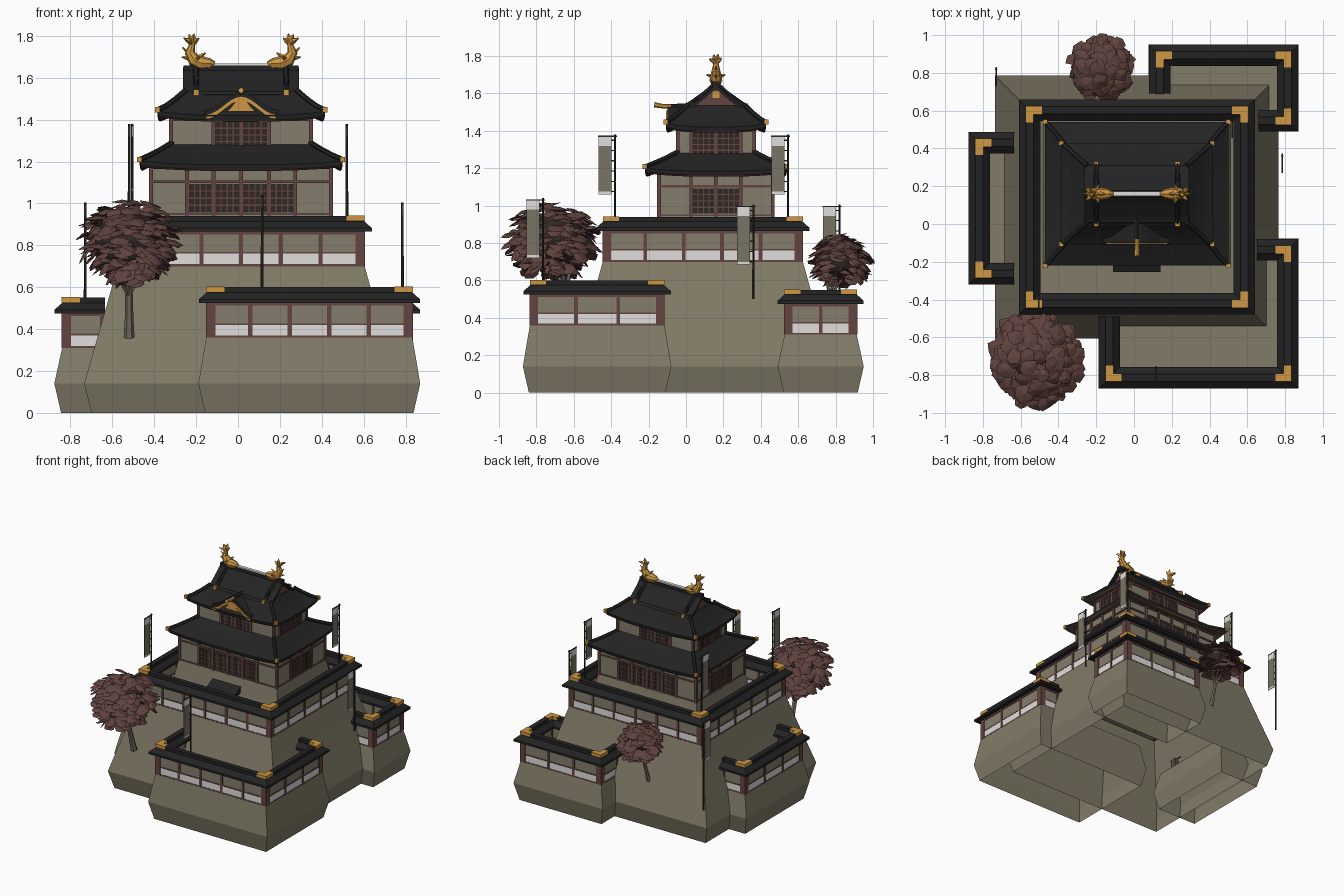
import bpy, bmesh, math, random
from mathutils import Vector

if "Cube" in bpy.data.objects:
    bpy.data.objects.remove(bpy.data.objects["Cube"])
random.seed(4)

COLS = {"stone": (.22, .197, .135), "plaster": (.235, .208, .152), "white": (.75, .74, .73),
        "timber": (.125, .06, .052), "roof_black": (.017, .017, .018), "gold": (.62, .31, .055),
        "window_dark": (.03, .022, .018), "bark": (.2, .17, .135), "leaf": (.115, .055, .048),
        "cloth": (.19, .175, .13)}
MATS = {}
for k, c in COLS.items():
    MATS[k] = bpy.data.materials.new(k)
    MATS[k].diffuse_color = (*c, 1)


def make(name, verts, faces, mat, fix=True):
    me = bpy.data.meshes.new(name)
    me.from_pydata([tuple(v) for v in verts], [], faces)
    if fix:
        bm = bmesh.new()
        bm.from_mesh(me)
        bmesh.ops.recalc_face_normals(bm, faces=bm.faces)
        bm.to_mesh(me)
        bm.free()
    me.materials.append(MATS[mat])
    ob = bpy.data.objects.new(name, me)
    bpy.context.collection.objects.link(ob)
    return ob


def loft(name, rings, mat, top=True, bottom=True):
    n = len(rings[0])
    verts = [p for r in rings for p in r]
    faces = [(k*n+i, k*n+(i+1) % n, (k+1)*n+(i+1) % n, (k+1)*n+i)
             for k in range(len(rings)-1) for i in range(n)]
    if bottom:
        faces.append(tuple(range(n))[::-1])
    if top:
        faces.append(tuple(range(len(verts)-n, len(verts))))
    return make(name, verts, faces, mat)


def ring(cx, cy, hx, hy, z, n=1, lift=0):
    """Rectangle outline; corners rise by lift."""
    pts = []
    for a, b in (((-1, -1), (1, -1)), ((1, -1), (1, 1)), ((1, 1), (-1, 1)), ((-1, 1), (-1, -1))):
        for i in range(n):
            t = i / n
            pts.append((cx+hx*(a[0]+(b[0]-a[0])*t), cy+hy*(a[1]+(b[1]-a[1])*t), z+lift*abs(2*t-1)**3))
    return pts


def sweep(name, path, prof, mat, closed=False):
    """Sweep a (sideways, z) section along a plan path with mitred corners."""
    n, rings = len(path), []
    P = [Vector(p) for p in path]
    for i in range(n):
        ds = []
        if closed or i > 0:
            ds.append((P[i]-P[i-1]).normalized())
        if closed or i < n-1:
            ds.append((P[(i+1) % n]-P[i]).normalized())
        ns = [Vector((-d.y, d.x)) for d in ds]
        m = ns[0] if len(ns) == 1 else (ns[0]+ns[1])/(1+ns[0].dot(ns[1]))
        rings.append([(P[i].x+m.x*o, P[i].y+m.y*o, z) for o, z in prof])
    if closed:
        rings.append(rings[0])
    return loft(name, rings, mat, not closed, not closed)


def rect(w, z0, z1):
    return [(-w, z0), (w, z0), (w, z1), (-w, z1)]


def tube(name, pts, radii, mat, n=6):
    P, rings = [Vector(p) for p in pts], []
    for i, p in enumerate(P):
        d = (P[min(i+1, len(P)-1)]-P[max(i-1, 0)]).normalized()
        u = d.cross(Vector((0, 1, 0)) if abs(d.y) < .8 else Vector((1, 0, 0))).normalized()
        v = d.cross(u)
        rings.append([p+radii[i]*(u*math.cos(a)+v*math.sin(a)) for a in [math.tau*k/n for k in range(n)]])
    return loft(name, rings, mat)


BOX = {}
def box(name, mat, a, b):
    BOX.setdefault((name, mat), []).append((a, b))


def flush_boxes():
    for (name, mat), items in BOX.items():
        v, f = [], []
        for a, b in items:
            k = len(v)
            lo, hi = [min(p) for p in zip(a, b)], [max(p) for p in zip(a, b)]
            v += [((lo, hi)[i & 1][0], (lo, hi)[i >> 1 & 1][1], (lo, hi)[i >> 2][2]) for i in range(8)]
            f += [tuple(k+j for j in q) for q in
                  ((0, 2, 3, 1), (4, 5, 7, 6), (0, 1, 5, 4), (2, 6, 7, 3), (0, 4, 6, 2), (1, 3, 7, 5))]
        make(name, v, f, mat, False)


# stone bases, hollow and open underneath
def stone(name, x0, x1, y0, y1, prof):
    cx, cy, hx, hy = (x0+x1)/2, (y0+y1)/2, (x1-x0)/2, (y1-y0)/2
    loft(name, [ring(cx, cy, hx+o, hy+o, z) for o, z in prof], "stone", True, False)

stone("main_stone_base", -.575, .605, -.445, .625, [(.125, 0), (.16, .14), (.105, .33), (.05, .52), (0, .7)])
for nm, r, h in (("front", (-.152, .833, -.835, -.115), .36), ("back", (.115, .833, .527, .913), .31),
                 ("left", (-.84, -.5, -.283, .45), .31)):
    stone(nm + "_bastion_base", *r, [(.005, 0), (.037, .14), (0, h)])


# plastered parapet walls with tiled roofs
def parapet(name, path, z, closed=False):
    S = lambda part, prof, mat: sweep(name + part, path, prof, mat, closed)
    S("_plaster", rect(.017, z, z+.17), "plaster")
    S("_white_band", rect(.019, z+.01, z+.06), "white")
    S("_sill", rect(.021, z, z+.01), "timber")
    S("_rail", rect(.021, z+.06, z+.068), "timber")
    S("_top_rail", rect(.023, z+.152, z+.172), "timber")
    S("_roof", [(-.057, z+.165), (.057, z+.165), (.057, z+.182), (.02, z+.215), (-.02, z+.215), (-.057, z+.182)], "roof_black")
    S("_ridge", rect(.02, z+.205, z+.24), "roof_black")
    n = len(path)
    for i in range(n if closed else n-1):
        a, b = Vector(path[i]), Vector(path[(i+1) % n])
        k = max(1, round((b-a).length/.2))
        for j in range(k+1):
            p = a.lerp(b, j/k)
            w = (.023, .023) if j in (0, k) else (.01, .023) if abs((b-a).x) > .01 else (.023, .01)
            box(name + "_posts", "timber", (p.x-w[0], p.y-w[1], z), (p.x+w[0], p.y+w[1], z+.165))
    # gilded corner tiles
    for i in range(n) if closed else range(1, n-1):
        c = Vector(path[i])
        e = [c+(Vector(path[k % n])-c).normalized()*.065 for k in (i-1, i+1)]
        sweep(name + "_corner_tile", [e[0], c, e[1]], rect(.022, z+.218, z+.243), "gold")

parapet("main_wall", [(-.553, -.423), (.583, -.423), (.583, .603), (-.553, .603)], .7, True)
parapet("front_wall", [(-.13, -.49), (-.13, -.813), (.813, -.813), (.813, -.137), (.65, -.137)], .36)
parapet("back_wall", [(.137, .69), (.137, .893), (.813, .893), (.813, .547), (.66, .547)], .31)
parapet("left_wall", [(-.635, .43), (-.82, .43), (-.82, -.263), (-.635, -.263)], .31)

# tower
CX, CY = .015, .16
loft("tower_stone_base", [ring(CX, CY, a, b, z) for a, b, z in
     ((.5, .375, .69), (.46, .335, .82), (.437, .312, .95))], "stone")


def side_box(name, mat, s, u0, u1, d0, d1, z0, z1):
    f = lambda u, d: ((CX+u, CY-d), (CX+d, CY+u), (CX+u, CY+d), (CX-d, CY+u))[s]
    box(name, mat, (*f(u0, d0), z0), (*f(u1, d1), z1))


def storey(name, hx, hy, z0, z1, wz0, wz1, groups):
    box(name + "_walls", "plaster", (CX-hx, CY-hy, z0), (CX+hx, CY+hy, z1))
    for s in range(4):
        w, d = ((hx, hy), (hy, hx))[s % 2]
        for za, zb in ((wz0-.02, wz0-.005), (wz1+.005, wz1+.017), (z1-.035, z1)):
            side_box(name + "_beams", "timber", s, -w-.008, w+.008, d-.01, d+.008, za, zb)
        posts = [-w, w] + [q for g in groups[s % 2] for q in (g[0]-.008, g[1]+.008)]
        for p in posts:
            side_box(name + "_posts", "timber", s, p-.009, p+.009, d-.01, d+.009, wz0-.02, z1)
        for a, b in groups[s % 2]:
            side_box(name + "_windows", "window_dark", s, a, b, d-.01, d+.003, wz0, wz1)
            k = max(2, round((b-a)/.026))
            for i in range(1, k):
                u = a+(b-a)*i/k
                side_box(name + "_lattice", "timber", s, u-.003, u+.003, d, d+.006, wz0, wz1)
            for i in range(1, 4):
                z = wz0+(wz1-wz0)*i/4
                side_box(name + "_lattice", "timber", s, a, b, d, d+.005, z-.003, z+.003)

pair = [(-.125, -.008), (.008, .125)]
storey("lower_storey", .43, .305, .94, 1.2, .958, 1.093, ([(-.25, -.14)] + pair + [(.14, .25)], pair))
storey("upper_storey", .335, .205, 1.22, 1.43, 1.265, 1.39, (pair, pair))


def hip_roof(name, levels, wall, lift):
    """levels run from eave to top as (half x, half y, z)."""
    N, L = 10, len(levels)
    up = [ring(CX, CY, a, b, z, N, lift*(1-i/(L-1))) for i, (a, b, z) in enumerate(levels)]
    a, b, z = levels[0]
    eave = ring(CX, CY, a-.004, b-.004, z-.022, N, lift)
    loft(name + "_tiles", [eave] + up, "roof_black", True, False)
    loft(name + "_soffit", [ring(CX, CY, *wall, z-.008, N), ring(CX, CY, a-.012, b-.012, z-.03, N, lift),
                            eave], "timber", False, False)
    for sx in (-1, 1):
        for sy in (-1, 1):
            pts = [(CX+sx*p, CY+sy*q, h+.006+lift*(1-i/(L-1))) for i, (p, q, h) in enumerate(levels)]
            tube(name + "_hip_ridge", pts, [.013]*L, "roof_black")
            x, y, h = pts[0]
            box(name + "_hip_tips", "gold", (x-.012, y-.012, h-.012), (x+.012, y+.012, h+.014))

hip_roof("lower_roof", [(.485, .38, 1.185), (.435, .325, 1.213), (.385, .265, 1.245), (.33, .2, 1.285)], (.43, .305), .018)
hip_roof("upper_roof", [(.4, .268, 1.42), (.36, .235, 1.446), (.315, .195, 1.485), (.265, .15, 1.535)], (.335, .205), .02)


# gabled top of the upper roof
def gable(name, half, drop, mat):
    prof = [(-.165, 1.52), (-.12, 1.55), (-.06, 1.595), (0, 1.65), (.06, 1.595), (.12, 1.55), (.165, 1.52)]
    prof = [(y, z-drop) for y, z in prof]
    return loft(name, [[(CX+s*half, CY+y, z) for y, z in prof] for s in (-1, 1)], mat)

gable("gable_walls", .25, .022, "timber")
prof = [(-.165, 1.52), (-.12, 1.55), (-.06, 1.595), (0, 1.65), (.06, 1.595), (.12, 1.55), (.165, 1.52)]
loft("gable_tiles", [[(CX+s*.277, CY+y, z) for y, z in prof + [(y, z-.022) for y, z in prof[::-1]]]
                     for s in (-1, 1)], "roof_black")
for s in (-1, 1):
    for half in (prof[:4], prof[3:]):
        tube("verge_ridge", [(CX+s*.215, CY+y, z+.006) for y, z in half], [.014]*4, "roof_black")
    for sy in (-1, 1):
        box("verge_tips", "gold", (CX+s*.215-.013, CY+sy*.16-.012, 1.515), (CX+s*.215+.013, CY+sy*.16+.012, 1.545))
    box("gable_pendant", "gold", (CX+s*.25, CY-.018, 1.575), (CX+s*.258, CY+.018, 1.61))
box("main_ridge", "roof_black", (CX-.275, CY-.017, 1.62), (CX+.275, CY+.017, 1.658))
box("ridge_plaster", "white", (CX-.14, CY-.012, 1.65), (CX+.14, CY+.012, 1.668))

# curved front gable
bell = [(-1+i/7, 1.425+.085*(.5+.5*math.cos(math.pi*(-1+i/7)))) for i in range(15)]
def arch(name, w, y0, y1, lo, hi, mat):
    pts = [(CX+t*w, z+hi) for t, z in bell] + [(CX+t*w, z+lo) for t, z in bell[::-1]]
    loft(name, [[(x, y, z) for x, z in pts] for y in (y0, y1)], mat)
arch("curved_gable_tiles", .175, -.1, .1, -.005, .02, "roof_black")
arch("curved_gable_trim", .165, -.107, -.085, -.02, 0, "gold")
loft("curved_gable_panel", [[(CX+t*.075, y, 1.44+(z-1.425)*.75) for t, z in bell] for y in (-.1, -.088)], "gold")
tube("curved_gable_ridge", [(CX, -.08, 1.53), (CX, .1, 1.535)], [.014, .014], "roof_black")
tube("curved_gable_finial", [(CX, -.06, 1.53), (CX, -.125, 1.532), (CX, -.17, 1.54)], [.013, .012, .014], "gold")

# entrance porch
box("porch_door", "window_dark", (CX-.08, -.235, .7), (CX+.08, -.15, .83))
loft("porch_roof", [[(CX+s*.125, y, z) for y, z in ((-.255, .825), (-.255, .84), (-.16, .885), (-.16, .83))]
                    for s in (-1, 1)], "roof_black")

# gilded roof fish
for s in (-1, 1):
    P = lambda x, y, z: (CX+s*x, CY+y, z)
    tube("roof_fish_body", [P(.125, 0, 1.665), P(.15, 0, 1.668), P(.19, 0, 1.67), P(.225, 0, 1.685), P(.245, 0, 1.72),
         P(.235, 0, 1.755), P(.228, 0, 1.78)], [.012, .026, .034, .032, .024, .015, .009], "gold", 8)
    for x, y, z in ((.2, 0, 1.79), (.225, .012, 1.812), (.25, -.012, 1.808), (.275, .03, 1.79), (.27, -.035, 1.785)):
        tube("roof_fish_tail", [P(.232, 0, 1.755), P((x+.232)/2, y*.6, (z+1.77)/2), P(x, y, z)], [.008, .013, .002], "gold", 4)
    for x, y, z in ((.2, .05, 1.70), (.2, -.05, 1.70), (.285, 0, 1.70), (.28, 0, 1.745), (.17, 0, 1.72)):
        tube("roof_fish_fins", [P(.215, 0, 1.685), P(x, y, z)], [.02, .003], "gold", 4)

# banners on poles: x, y of the pole, foot and top height
for x, y, z0, z1 in ((-.505, -.38, .7, 1.38), (.52, .545, .7, 1.38), (-.52, .545, .7, 1.38),
                     (.115, -.765, .36, 1.04), (.785, .36, .5, 1.005), (-.73, .82, .3, 1.005)):
    tube("banner_pole", [(x, y, z0), (x, y, z1)], [.007, .006], "window_dark")
    box("banner_crossbars", "window_dark", (x-.004, y-.09, z1-.012), (x+.004, y+.012, z1-.006))
    box("banner_cloth", "cloth", (x-.002, y-.088, z1-.315), (x+.002, y-.018, z1-.06))
    box("banner_heads", "white", (x-.0025, y-.088, z1-.06), (x+.0025, y-.018, z1-.012))
    box("banner_hems", "white", (x-.0025, y-.088, z1-.32), (x+.0025, y-.018, z1-.305))
    for i in range(6):
        z = z1-.03-i*.055
        box("banner_loops", "window_dark", (x-.003, y-.02, z-.003), (x+.003, y, z+.003))


# trees: trunk, branches and layered leaf plates
def tree(name, base, c, r, n):
    B, C = Vector(base), Vector(c)
    fork = B.lerp(C, .45)
    k = r[0]/.25
    tube(name + "_trunk", [B, B.lerp(fork, .5), fork], [.026*k, .02*k, .019*k], "bark")
    for i in range(6):
        a = i*math.tau/6
        e = C+Vector((math.cos(a)*r[0]*.6, math.sin(a)*r[1]*.6, 0))
        tube(name + "_branch", [fork, fork.lerp(e, .5)+Vector((0, 0, .01)), e], [.014*k, .01*k, .004], "bark", 5)
    v, f = [], []
    for i in range(n):
        d = Vector([random.gauss(0, 1) for _ in range(3)]).normalized()
        q = random.uniform(.6, .92)
        p = C+Vector((d.x*r[0]*q, d.y*r[1]*q, d.z*r[2]*q))
        up = (Vector((0, 0, 1))+d*.55+Vector([random.gauss(0, .2) for _ in range(3)])).normalized()
        a = up.orthogonal().normalized()
        b = up.cross(a)
        s, k0 = random.uniform(.035, .055), len(v)
        v.append(p+up*.012)
        for j in range(7):
            t, w = j*math.tau/7, s*random.uniform(.7, 1.15)
            v.append(p+(a*math.cos(t)+b*math.sin(t))*w)
        f += [(k0, k0+1+j, k0+1+(j+1) % 7) for j in range(7)]
        f.append(tuple(k0+7-j for j in range(7)))
    make(name + "_leaves", v, f, "leaf")
    bpy.ops.mesh.primitive_ico_sphere_add(subdivisions=2, radius=1, location=C)
    core = bpy.context.object
    core.name = name + "_leaf_core"
    core.scale = [x*.68 for x in r]
    core.data.materials.append(MATS["window_dark"])

tree("front_tree", (-.52, -.58, .36), (-.52, -.715, .815), (.25, .265, .225), 380)
tree("back_tree", (-.17, .72, .35), (-.165, .825, .705), (.17, .17, .15), 200)

flush_boxes()

for m in bpy.data.materials:
    if m.users and not m.is_grease_pencil:
        m.use_nodes = True
        m.node_tree.nodes["Principled BSDF"].inputs["Base Color"].default_value = m.diffuse_color
